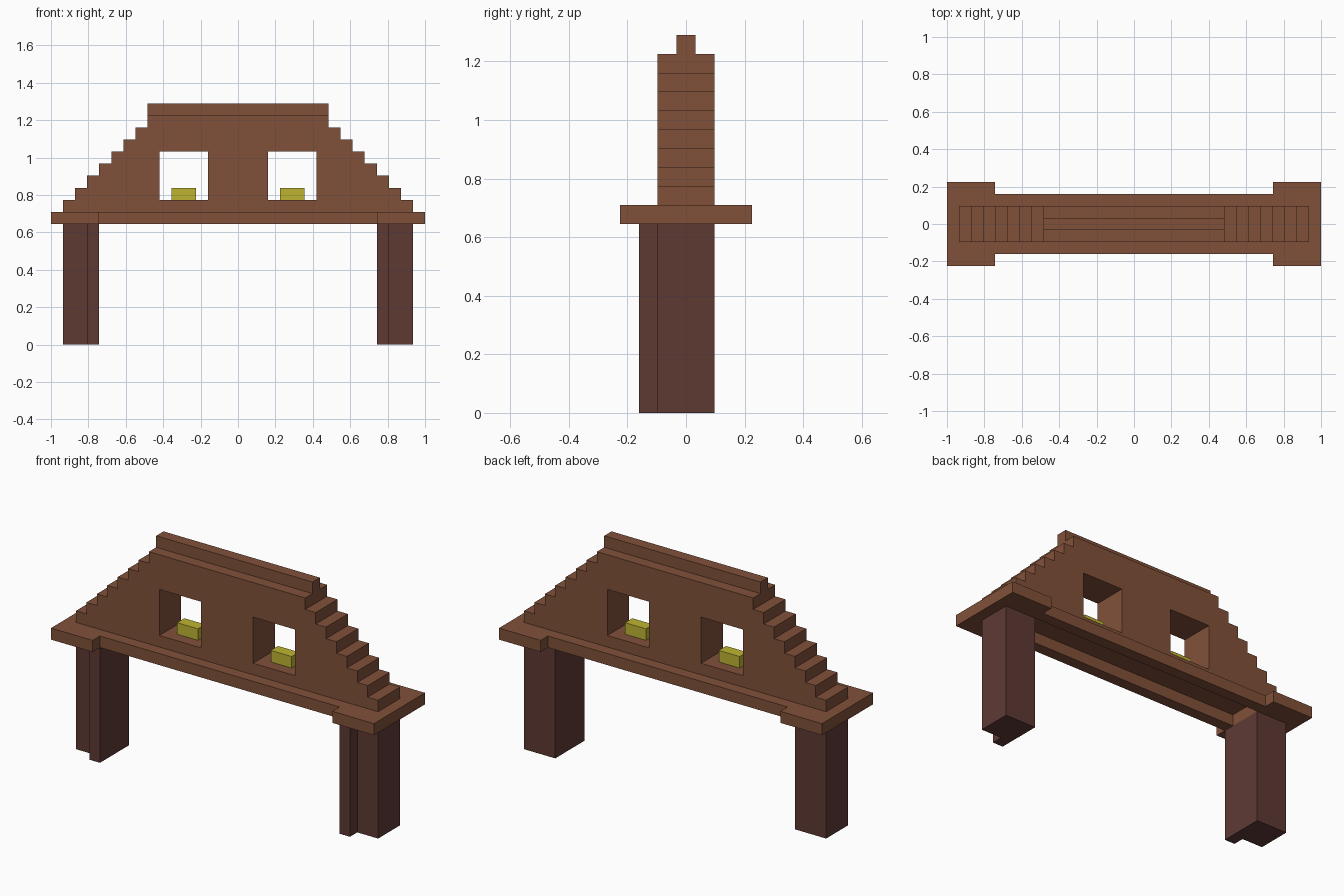
import bpy, bmesh
from mathutils import Vector

U = 2 / 31  # block unit: all part sizes below are in blocks

cube = bpy.data.objects.get("Cube")
if cube:
    bpy.data.objects.remove(cube, do_unlink=True)


def material(name, rgb):
    """Flat colour given as 0-255 display values, stored linear."""
    lin = [((c / 255 + 0.055) / 1.055) ** 2.4 for c in rgb]
    mat = bpy.data.materials.new(name)
    mat.use_nodes = True
    bsdf = mat.node_tree.nodes["Principled BSDF"]
    bsdf.inputs["Base Color"].default_value = (*lin, 1)
    bsdf.inputs["Roughness"].default_value = 0.9
    mat.diffuse_color = (*lin, 1)
    return mat


brown = material("brown", (129, 81, 58))
dark_brown = material("dark brown", (94, 58, 52))
yellow = material("yellow", (190, 180, 50))


def prism(name, outline, direction, mat):
    """Extrude a closed outline (block units) along a direction."""
    bm = bmesh.new()
    face = bm.faces.new([bm.verts.new(Vector(p) * U) for p in outline])
    ext = bmesh.ops.extrude_face_region(bm, geom=[face])
    top = [v for v in ext["geom"] if isinstance(v, bmesh.types.BMVert)]
    bmesh.ops.translate(bm, verts=top, vec=Vector(direction) * U)
    bmesh.ops.recalc_face_normals(bm, faces=bm.faces)
    mesh = bpy.data.meshes.new(name)
    bm.to_mesh(mesh)
    bm.free()
    mesh.materials.append(mat)
    obj = bpy.data.objects.new(name, mesh)
    bpy.context.collection.objects.link(obj)
    return obj


def box(name, x, y, z, mat):
    base = [(x[0], y[0], z[0]), (x[1], y[0], z[0]),
            (x[1], y[1], z[0]), (x[0], y[1], z[0])]
    return prism(name, base, (0, 0, z[1] - z[0]), mat)


def cut(target, cutter):
    """Subtract a cutter, then discard it."""
    cutter.hide_render = True
    mod = target.modifiers.new("cut", "BOOLEAN")
    mod.operation = "DIFFERENCE"
    mod.solver = "EXACT"
    mod.object = cutter
    bpy.context.view_layer.objects.active = target
    bpy.ops.object.modifier_apply(modifier=mod.name)
    bpy.data.objects.remove(cutter, do_unlink=True)


# Deck with wider ends and a long recess underneath
quarter = [(15.5, 3.5), (11.5, 3.5), (11.5, 2.5)]
half = quarter + [(-x, y) for x, y in reversed(quarter)]
deck_outline = half + [(x, -y) for x, y in reversed(half)]
deck = prism("deck", [(x, y, 10) for x, y in deck_outline], (0, 0, 1), brown)
cut(deck, box("recess_cutter", (-11.5, 11.5), (-1.5, 1.5), (9, 12), brown))

# Stepped wall: one block narrower on each side per level
steps = []
for level in range(8):
    x = 14.5 - level
    steps += [(x, 11 + level), (x, 12 + level)]
profile = steps + [(-x, z) for x, z in reversed(steps)]
wall = prism("stepped_wall", [(x, -1.5, z) for x, z in profile],
             (0, 3, 0), brown)

# Ridge along the top
box("ridge", (-7.5, 7.5), (-0.5, 0.5), (19, 20), brown)

for side, sign in (("left", 1), ("right", -1)):
    # Window opening with a small bright block on its sill
    cut(wall, box("window_cutter", (sign * 2.5, sign * 6.5),
                  (-2, 2), (12, 16), brown))
    box(side + "_sill_block", (sign * 3.5, sign * 5.5),
        (-0.5, 0.5), (12, 13), yellow)
    # Square leg with a narrow rib at the inner front corner
    leg = [(11.5, -2.5), (12.5, -2.5), (12.5, -1.5),
           (14.5, -1.5), (14.5, 1.5), (11.5, 1.5)]
    prism(side + "_leg", [(sign * x, y, 0) for x, y in leg],
          (0, 0, 10), dark_brown)
